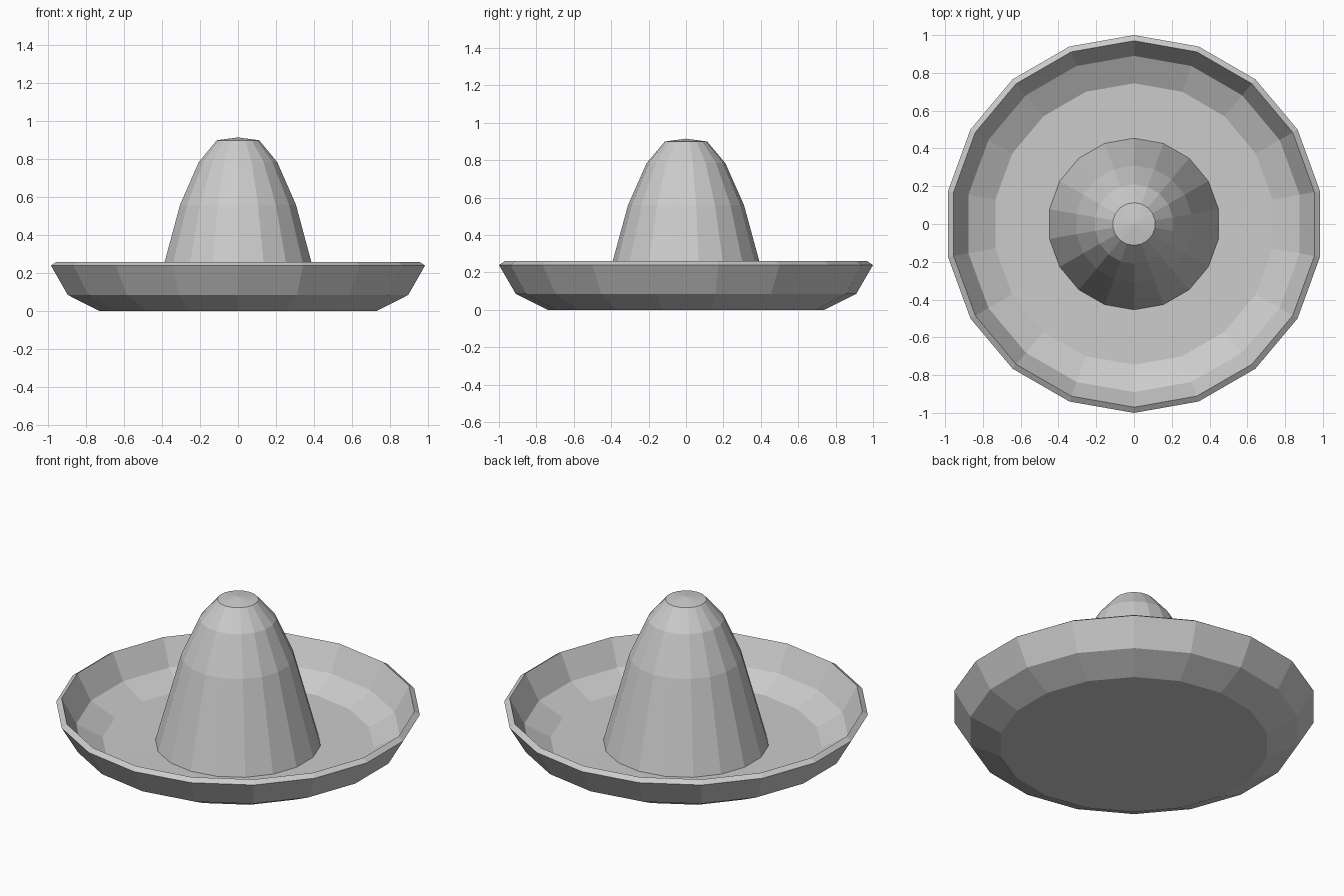
import bpy, bmesh
from math import radians, sin, cos

SIDES = 18

cube = bpy.data.objects.get("Cube")
if cube:
    bpy.data.objects.remove(cube, do_unlink=True)

grey = bpy.data.materials.new("light_grey")
grey.use_nodes = True
colour = (0.6, 0.6, 0.6, 1)
grey.diffuse_color = colour
grey.node_tree.nodes["Principled BSDF"].inputs["Base Color"].default_value = colour


def lathe(name, profile):
    """Turn an (r, z) profile about z; a radius of zero makes a pole."""
    bm = bmesh.new()
    rings = []
    for r, z in profile:
        count = SIDES if r else 1
        angles = [radians(90 + 360 * i / SIDES) for i in range(count)]
        rings.append([bm.verts.new((r * cos(a), r * sin(a), z)) for a in angles])
    for low, high in zip(rings, rings[1:]):
        for i in range(SIDES):
            j = (i + 1) % SIDES
            corners = [low[i % len(low)], low[j % len(low)],
                       high[j % len(high)], high[i % len(high)]]
            bm.faces.new(list(dict.fromkeys(corners)))
    bmesh.ops.recalc_face_normals(bm, faces=bm.faces)
    mesh = bpy.data.meshes.new(name)
    bm.to_mesh(mesh)
    bm.free()
    mesh.materials.append(grey)
    obj = bpy.data.objects.new(name, mesh)
    bpy.context.collection.objects.link(obj)
    return obj


# Dished brim: underside, outer wall, bevelled lip, inner wall, floor
lathe("brim", [(0, 0), (0.74, 0), (0.91, 0.085), (1, 0.24), (0.97, 0.26),
               (0.89, 0.11), (0.745, 0.035), (0, 0.03)])

# Tapered crown with a shallow pointed cap
lathe("crown", [(0.455, 0.03), (0.31, 0.56), (0.21, 0.785), (0.113, 0.9), (0, 0.915)])
